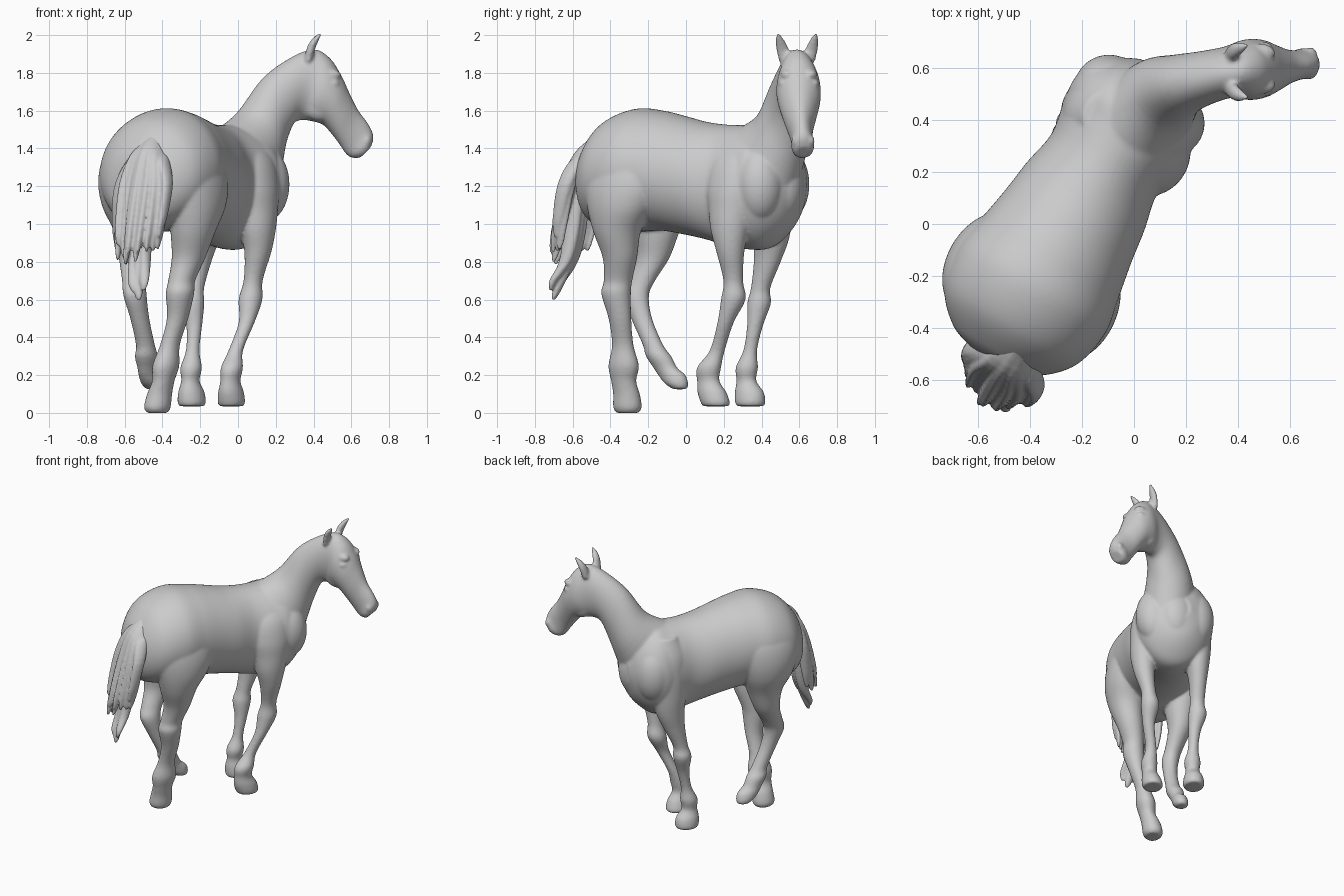
import bpy, bmesh, math, random
from mathutils import Vector, Matrix

random.seed(4)
FWD = Vector((0.5, 0.866, 0))       # direction the trunk points
SIDE = Vector((0.866, -0.5, 0))     # the animal's right
UP = Vector((0, 0, 1))


def trunk(u, v=0, z=0):
    """Point from distance along the trunk, sideways offset and height."""
    return FWD * u + SIDE * (v - 0.215) + UP * z


def loft(bm, rows, seg=24, steps=5):
    """Skin ellipses (centre, axis, axis) with Catmull-Rom blending."""
    n = len(rows)
    dense = []
    for i in range(n - 1):
        quad = [rows[max(i - 1, 0)], rows[i], rows[i + 1], rows[min(i + 2, n - 1)]]
        for s in range(steps):
            t = s / steps
            w = (-.5*t + t*t - .5*t**3, 1 - 2.5*t*t + 1.5*t**3,
                 .5*t + 2*t*t - 1.5*t**3, -.5*t*t + .5*t**3)
            dense.append([sum((q[k] * c for q, c in zip(quad, w)), Vector()) for k in range(3)])
    dense.append(rows[-1])
    rings = []
    for c, a, b in dense:
        rings.append([bm.verts.new(c + a * math.cos(2*math.pi*j/seg) + b * math.sin(2*math.pi*j/seg))
                      for j in range(seg)])
    faces = [bm.faces.new(rings[0][::-1]), bm.faces.new(rings[-1])]
    for r, s in zip(rings, rings[1:]):
        for j in range(seg):
            k = (j + 1) % seg
            faces.append(bm.faces.new((r[j], r[k], s[k], s[j])))
    bmesh.ops.recalc_face_normals(bm, faces=faces)


def ball(bm, c, size):
    m = Matrix.Translation(c) @ Matrix.Diagonal((*size, 1))
    bmesh.ops.create_uvsphere(bm, u_segments=40, v_segments=24, radius=1, matrix=m)


def leg(bm, rows):
    loft(bm, [(Vector(r[:3]), FWD * r[3], SIDE * r[4]) for r in rows], 40)


def finish(bm, name, voxel, smooth):
    me = bpy.data.meshes.new(name)
    bm.to_mesh(me)
    bm.free()
    ob = bpy.data.objects.new(name, me)
    bpy.context.collection.objects.link(ob)
    r = ob.modifiers.new("fuse", 'REMESH')
    r.mode, r.voxel_size, r.use_smooth_shade = 'VOXEL', voxel, True
    s = ob.modifiers.new("soften", 'SMOOTH')
    s.factor, s.iterations = 0.5, smooth
    return ob


body = bmesh.new()

# trunk: along, top, bottom, half width
loft(body, [(trunk(u, 0, (t + b) / 2), SIDE * w, UP * ((t - b) / 2)) for u, t, b, w in [
    (-.73, 1.33, 1.15, .07), (-.69, 1.43, 1.02, .19), (-.58, 1.55, .97, .295),
    (-.42, 1.61, .96, .33), (-.27, 1.60, .965, .305), (-.13, 1.57, .945, .28),
    (0, 1.54, .92, .262), (.14, 1.525, .885, .235), (.27, 1.525, .865, .255),
    (.37, 1.53, .87, .265), (.45, 1.49, .925, .235), (.52, 1.41, 1.01, .165), (.565, 1.3, 1.12, .08)]], 72, 8)

# points of the shoulder
for v in (-.13, .14):
    ball(body, trunk(.405, v, 1.21), (.135, .13, .20))
ball(body, trunk(.46, 0, 1.2), (.14, .12, .19))


# neck and head: crest point, throat point, half width
def neck_rows(data):
    pts = [(Vector(t), Vector(b), w) for t, b, w in data]
    mids = [(t + b) / 2 for t, b, _ in pts]
    rows = []
    for i, (t, b, w) in enumerate(pts):
        tangent = mids[min(i + 1, len(mids) - 1)] - mids[max(i - 1, 0)]
        rows.append((mids[i], tangent.cross(t - b).normalized() * w, (t - b) / 2))
    return rows


loft(body, neck_rows([
    ((-.07, .33, 1.52), (.16, .51, 1.1), .19), ((.02, .45, 1.605), (.21, .55, 1.31), .155),
    ((.14, .51, 1.775), (.245, .57, 1.43), .12), ((.28, .555, 1.88), (.29, .58, 1.53), .103),
    ((.40, .585, 1.925), (.34, .588, 1.55), .10), ((.485, .597, 1.88), (.385, .592, 1.545), .117),
    ((.545, .602, 1.79), (.45, .597, 1.525), .112), ((.587, .605, 1.70), (.505, .60, 1.465), .09),
    ((.635, .61, 1.605), (.545, .605, 1.41), .067), ((.69, .615, 1.53), (.572, .612, 1.37), .057),
    ((.717, .62, 1.465), (.605, .618, 1.35), .06), ((.705, .622, 1.41), (.645, .62, 1.35), .045)]), 40)

# eyes, brows, nostril rims, cheeks and ears
for s in (-1, 1):
    ball(body, Vector((.505, .598 + s * .084, 1.745)), (.03, .022, .018))
    ball(body, Vector((.49, .598 + s * .062, 1.79)), (.055, .036, .03))
    ball(body, Vector((.68, .62 + s * .04, 1.44)), (.025, .022, .03))
    ball(body, Vector((.43, .594 + s * .045, 1.645)), (.09, .052, .10))
    y = .588 + s * .062
    loft(body, [(Vector((.37, y, 1.86)), Vector((.024, 0, 0)), Vector((0, .034, 0))),
                (Vector((.385, y + s * .015, 1.925)), Vector((.02, 0, -.01)), Vector((0, .034, 0))),
                (Vector((.407, y + s * .028, 1.97)), Vector((.017, 0, -.008)), Vector((0, .025, 0))),
                (Vector((.435, y + s * .038, 2.008)), Vector((.010, 0, 0)), Vector((0, .010, 0)))], 14)

# legs: x, y, z, half length, half width
leg(body, [(-.26, -.32, 1.47, .12, .07), (-.23, -.325, 1.35, .215, .12), (-.215, -.335, 1.22, .22, .14),
           (-.215, -.35, 1.09, .185, .135),
           (-.238, -.365, .96, .13, .115), (-.262, -.35, .82, .092, .088), (-.298, -.36, .70, .077, .07),
           (-.307, -.37, .63, .08, .073), (-.32, -.35, .50, .062, .055), (-.36, -.335, .36, .059, .05),
           (-.382, -.33, .25, .085, .066), (-.395, -.33, .17, .07, .055), (-.415, -.315, .10, .073, .064),
           (-.427, -.31, .03, .078, .068), (-.427, -.31, 0, .06, .052)])
leg(body, [(-.54, -.16, 1.47, .12, .07), (-.57, -.15, 1.35, .20, .12), (-.58, -.15, 1.22, .21, .14),
           (-.57, -.15, 1.09, .18, .135),
           (-.545, -.155, .96, .125, .108), (-.55, -.175, .82, .09, .078), (-.55, -.235, .70, .075, .06),
           (-.545, -.265, .62, .072, .058), (-.52, -.235, .50, .058, .048), (-.49, -.175, .36, .056, .048),
           (-.485, -.145, .30, .07, .058), (-.478, -.11, .24, .067, .05), (-.467, -.075, .20, .078, .052),
           (-.457, -.05, .155, .065, .052), (-.45, -.03, .125, .038, .035)])
leg(body, [(.04, .33, 1.47, .08, .05), (.06, .29, 1.34, .16, .12), (.075, .265, 1.2, .165, .135),
           (.095, .245, 1.08, .13, .112), (.105, .232, .97, .105, .092), (.105, .235, .85, .075, .07),
           (.08, .25, .70, .053, .05), (.066, .25, .60, .066, .062), (.046, .21, .48, .044, .042),
           (-.012, .165, .33, .041, .038), (-.032, .122, .24, .066, .056), (-.04, .118, .17, .062, .05),
           (-.037, .137, .11, .08, .064), (-.035, .155, .055, .08, .07), (-.035, .158, .035, .07, .06)])
leg(body, [(-.14, .44, 1.47, .08, .05), (-.145, .44, 1.34, .15, .11), (-.155, .445, 1.2, .14, .12),
           (-.175, .45, 1.05, .12, .10), (-.185, .45, .92, .10, .08), (-.205, .43, .80, .075, .06),
           (-.23, .395, .66, .052, .05), (-.24, .387, .58, .063, .062), (-.232, .365, .46, .042, .042),
           (-.24, .34, .33, .037, .036), (-.248, .322, .24, .06, .056), (-.252, .32, .17, .054, .047),
           (-.247, .335, .11, .08, .066), (-.245, .34, .055, .083, .072), (-.245, .34, .035, .072, .062)])
finish(body, "horse_body", 0.0095, 6)

# tail: fan of hanging strands fused together
tail = bmesh.new()
for i in range(17):
    t = -1 + 2 * i / 16
    top = 1.47 - .07 * t * t
    end = .81 + random.uniform(-.05, .06) + .07 * t * t
    back = .06 * (1 - t * t) + random.uniform(-.014, .014)
    rows = []
    for f, spread, out, r in ((0, .05, .61, .03), (.14, .10, .69, .036), (.4, .15, .735, .034),
                              (.75, .15, .77, .026), (.93, .14, .785, .017), (1, .14, .79, .006)):
        c = trunk(-out - back * f * 1.5, .06 + t * spread, top + (end - top) * f)
        rows.append((c, FWD * r * 1.3, SIDE * r * .75))
    loft(tail, rows, 12, 4)
# long centre locks
for v, end in ((-.035, .64), (0, .60), (.035, .65)):
    loft(tail, [(trunk(-.74, .05 + v, 1.2), FWD * .04, SIDE * .03),
                (trunk(-.77, .06 + v, .95), FWD * .045, SIDE * .03),
                (trunk(-.80, .075 + v, .8), FWD * .035, SIDE * .028),
                (trunk(-.855, .10 + v, end + .05), FWD * .022, SIDE * .026),
                (trunk(-.87, .11 + v * .8, end), FWD * .008, SIDE * .012)], 12)
finish(tail, "horse_tail", 0.0075, 1)
